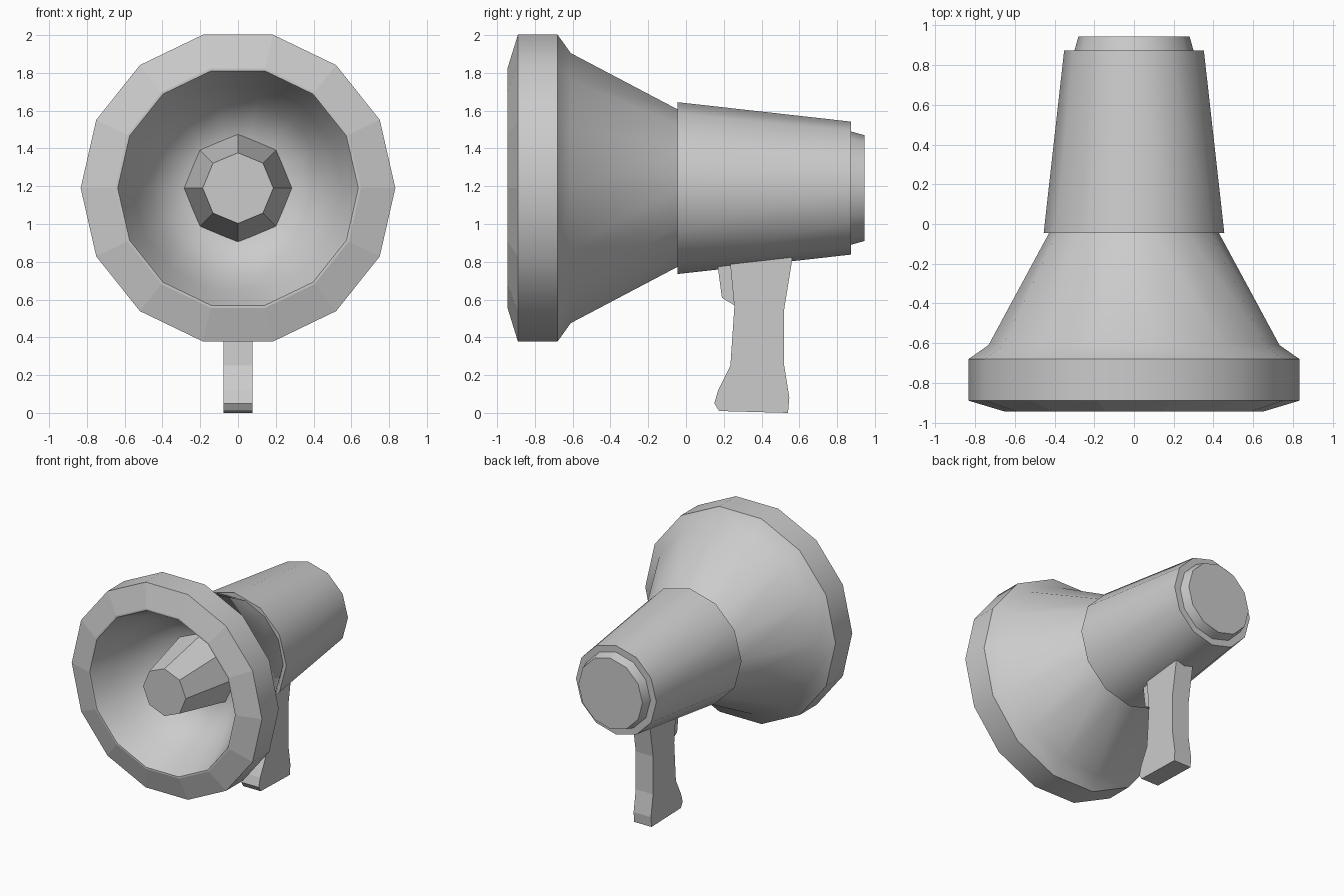
import bpy, bmesh, math

if "Cube" in bpy.data.objects:
    bpy.data.objects.remove(bpy.data.objects["Cube"])

AXIS_Z = 1.19


def finish(name, bm, smooth_angle=None):
    bmesh.ops.recalc_face_normals(bm, faces=bm.faces[:])
    mesh = bpy.data.meshes.new(name)
    bm.to_mesh(mesh)
    bm.free()
    ob = bpy.data.objects.new(name, mesh)
    bpy.context.collection.objects.link(ob)
    if smooth_angle:
        bpy.ops.object.select_all(action='DESELECT')
        ob.select_set(True)
        bpy.context.view_layer.objects.active = ob
        bpy.ops.object.shade_smooth_by_angle(angle=math.radians(smooth_angle))
    return ob


def lathe(name, profile, sides, smooth_angle=None):
    """Revolve (y, radius) points about the long axis and cap both ends."""
    bm = bmesh.new()
    rings = []
    for y, r in profile:
        rings.append([bm.verts.new((r * math.cos(2 * math.pi * i / sides), y,
                                    AXIS_Z + r * math.sin(2 * math.pi * i / sides)))
                      for i in range(sides)])
    for a, b in zip(rings, rings[1:]):
        for i in range(sides):
            j = (i + 1) % sides
            bm.faces.new((a[i], a[j], b[j], b[i]))
    bm.faces.new(rings[0])
    bm.faces.new(rings[-1])
    return finish(name, bm, smooth_angle)


def plate(name, outline, half_width):
    """Extrude a (y, z) outline across x."""
    bm = bmesh.new()
    face = bm.faces.new([bm.verts.new((-half_width, y, z)) for y, z in outline])
    new = bmesh.ops.extrude_face_region(bm, geom=[face])["geom"]
    bmesh.ops.translate(bm, vec=(2 * half_width, 0, 0),
                        verts=[v for v in new if isinstance(v, bmesh.types.BMVert)])
    return finish(name, bm)


# Flared horn: bowl inside, thick rim, cone outside
horn = lathe("horn", [(-0.43, 0.24), (-0.47, 0.36), (-0.57, 0.46), (-0.73, 0.555),
                      (-0.92, 0.625), (-0.945, 0.637), (-0.945, 0.65), (-0.89, 0.833),
                      (-0.68, 0.833), (-0.61, 0.733), (-0.04, 0.425), (0.0, 0.40)],
             14, 30)
# Faceted front bevel of the rim
for p in horn.data.polygons:
    if -0.93 < p.center.y < -0.90 and (p.center.x ** 2 + (p.center.z - AXIS_Z) ** 2) > 0.66 ** 2:
        p.use_smooth = False

# Centre cone inside the horn
lathe("horn_center", [(-0.92, 0.187), (-0.42, 0.29)], 8)

# Tapered body with a stepped end cap
lathe("body", [(-0.045, 0.40), (-0.045, 0.455), (0.873, 0.352), (0.873, 0.30),
               (0.945, 0.28)], 12, 31)

# Grip
plate("handle", [(0.235, 0.88), (0.235, 0.78), (0.256, 0.56), (0.25, 0.47), (0.235, 0.25),
                 (0.17, 0.12), (0.15, 0.05), (0.175, 0.01), (0.54, 0.0), (0.547, 0.08),
                 (0.52, 0.25), (0.52, 0.55), (0.562, 0.81), (0.562, 0.88)], 0.076)

# Trigger
plate("trigger", [(0.165, 0.84), (0.17, 0.76), (0.19, 0.61), (0.255, 0.57),
                  (0.30, 0.60), (0.30, 0.84)], 0.055)
